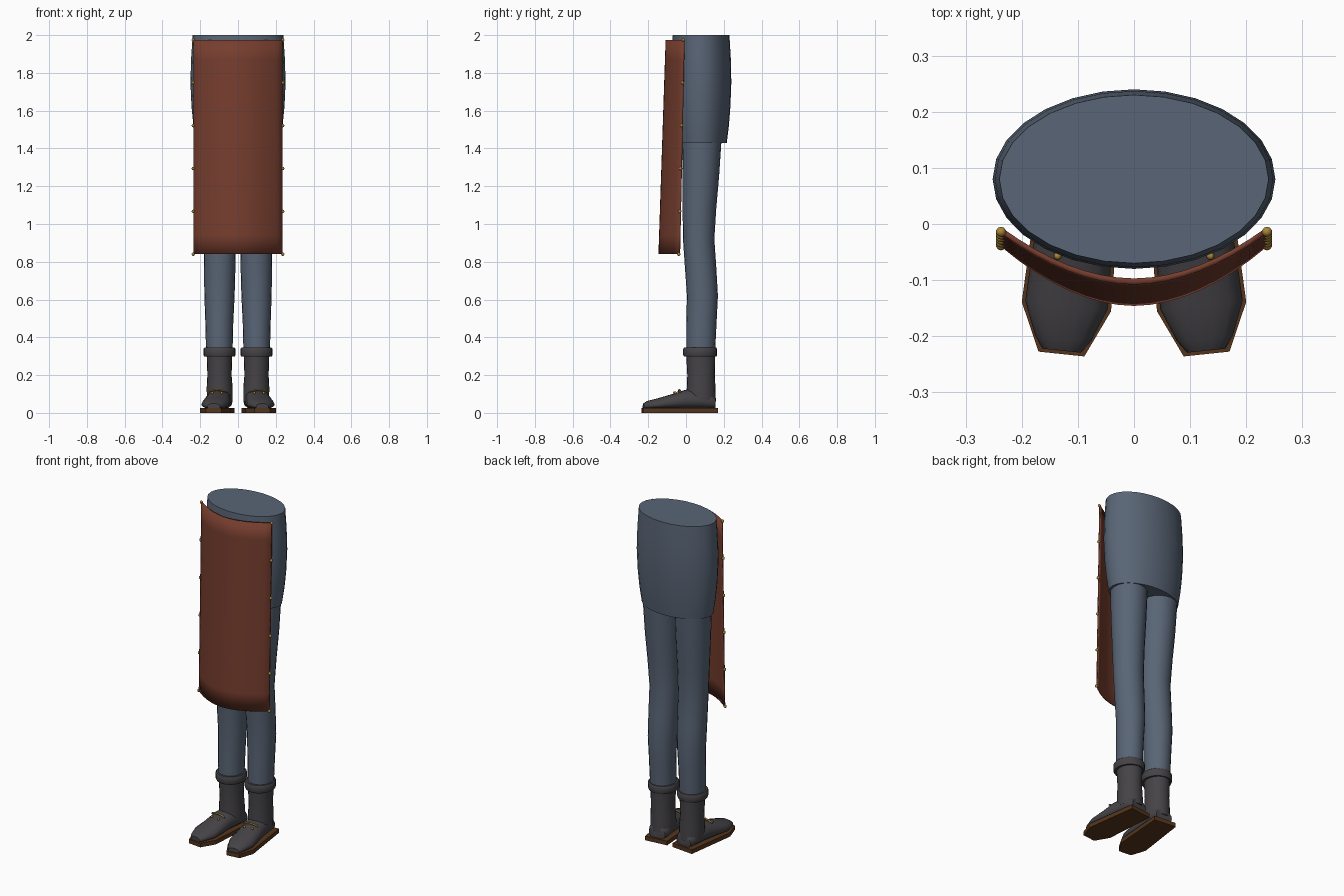
import bpy, bmesh, math
from mathutils import Matrix

cube = bpy.data.objects.get("Cube")
if cube:
    bpy.data.objects.remove(cube)


def material(name, r, g, b):
    m = bpy.data.materials.new(name)
    m.use_nodes = True
    m.diffuse_color = (r, g, b, 1)
    bsdf = next(n for n in m.node_tree.nodes if n.type == 'BSDF_PRINCIPLED')
    bsdf.inputs["Base Color"].default_value = (r, g, b, 1)
    return m


CLOTH = material("slate blue cloth", 0.10, 0.13, 0.18)
LEATHER = material("red brown leather", 0.18, 0.047, 0.027)
BOOT = material("charcoal leather", 0.06, 0.056, 0.062)
SOLE = material("dark brown sole", 0.09, 0.036, 0.012)
BRASS = material("brass", 0.40, 0.24, 0.04)


def finish(name, bm, mat, angle=40, matrix=None):
    if matrix:
        bm.transform(matrix)
    bmesh.ops.recalc_face_normals(bm, faces=bm.faces[:])
    mesh = bpy.data.meshes.new(name)
    bm.to_mesh(mesh)
    bm.free()
    mesh.materials.append(mat)
    ob = bpy.data.objects.new(name, mesh)
    bpy.context.collection.objects.link(ob)
    if angle:
        bpy.ops.object.select_all(action='DESELECT')
        ob.select_set(True)
        bpy.context.view_layer.objects.active = ob
        bpy.ops.object.shade_smooth_by_angle(angle=math.radians(angle))
    return ob


def loft(rings):
    """Bridge closed rings of points and cap both ends."""
    bm = bmesh.new()
    loops = [[bm.verts.new(p) for p in ring] for ring in rings]
    n = len(loops[0])
    for a, b in zip(loops, loops[1:]):
        for i in range(n):
            j = (i + 1) % n
            bm.faces.new((a[i], a[j], b[j], b[i]))
    bm.faces.new(loops[0])
    bm.faces.new(loops[-1])
    return bm


def ellipse(z, cx, cy, rx, ry, n):
    return [(cx + rx * math.cos(math.tau * i / n),
             cy + ry * math.sin(math.tau * i / n), z) for i in range(n)]


# Hips: a wide barrel, z / half width / half depth
hips = [(1.43, 0.222, 0.136), (1.52, 0.236, 0.147), (1.62, 0.246, 0.155),
        (1.75, 0.252, 0.16), (1.88, 0.248, 0.157), (2.0, 0.24, 0.15)]
finish("hips", loft([ellipse(z, 0, 0.08, rx, ry, 28) for z, rx, ry in hips]), CLOTH)

# Leg, z / centre x / centre y / half width / half depth
leg = [(0.32, 0.099, 0.078, 0.07, 0.076), (0.48, 0.099, 0.082, 0.074, 0.08),
       (0.62, 0.098, 0.087, 0.08, 0.082), (0.76, 0.097, 0.078, 0.083, 0.083),
       (0.92, 0.096, 0.067, 0.085, 0.083), (1.08, 0.1, 0.071, 0.09, 0.089),
       (1.25, 0.104, 0.078, 0.097, 0.097), (1.46, 0.107, 0.084, 0.103, 0.105)]
shaft = [(0.06, 0.096, 0.08, 0.068, 0.078), (0.13, 0.097, 0.08, 0.069, 0.076),
         (0.2, 0.098, 0.08, 0.064, 0.073), (0.31, 0.098, 0.078, 0.068, 0.077)]
cuff = [(0.298, 0.098, 0.075, 0.08, 0.086), (0.308, 0.098, 0.075, 0.085, 0.09),
        (0.338, 0.098, 0.075, 0.085, 0.09), (0.345, 0.098, 0.075, 0.08, 0.086)]
# Foot sections, y / half width / top height
foot = [(-0.227, 0.034, 0.05), (-0.205, 0.05, 0.064), (-0.145, 0.074, 0.079),
        (-0.06, 0.071, 0.104), (0.0, 0.067, 0.124), (0.08, 0.066, 0.125),
        (0.13, 0.062, 0.11), (0.152, 0.052, 0.09)]
sole = [(-0.041, -0.233), (0.041, -0.233), (0.08, -0.148),
        (0.07, 0.163), (-0.07, 0.163), (-0.08, -0.148)]


def foot_ring(y, w, top, n=14):
    """Rounded section, flat along the sole."""
    ring = []
    for i in range(n):
        a = math.tau * i / n
        c, s = math.cos(a), math.sin(a)
        mid = 0.02 + (top - 0.02) * 0.4
        z = mid + s * (top - mid if s > 0 else mid - 0.02)
        ring.append((w * math.copysign(abs(c) ** 0.8, c), y, z))
    return ring


def tube(points, r, n=6):
    """Thin rod running along x through the points."""
    return loft([[(x, y + r * math.cos(math.tau * i / n), z + r * math.sin(math.tau * i / n))
                  for i in range(n)] for x, y, z in points])


def ball(centre, r):
    bm = bmesh.new()
    bmesh.ops.create_uvsphere(bm, u_segments=10, v_segments=6, radius=r,
                              matrix=Matrix.Translation(centre))
    return bm


for side, s in (("left", 1), ("right", -1)):
    for part, rows, mat in (("trouser_leg", leg, CLOTH), ("boot_shaft", shaft, BOOT),
                            ("boot_cuff", cuff, BOOT)):
        rings = [ellipse(z, s * cx, cy, rx, ry, 20) for z, cx, cy, rx, ry in rows]
        finish(f"{side}_{part}", loft(rings), mat)

    # Feet turn slightly outward
    turn = Matrix.Translation((s * 0.105, 0, 0)) @ Matrix.Rotation(s * math.radians(6), 4, 'Z')
    finish(f"{side}_boot_foot", loft([foot_ring(*f) for f in foot]), BOOT, 50, turn)
    finish(f"{side}_boot_sole", loft([[(x, y, z) for x, y in sole] for z in (0, 0.025)]),
           SOLE, 0, turn)

    # Instep lace with a bead at each end
    lace = [(x, -0.035, 0.122 - 4.5 * x * x) for x in (-0.045, -0.025, 0, 0.025, 0.045)]
    finish(f"{side}_boot_lace", tube(lace, 0.005), BRASS, 60, turn)
    for i, x in enumerate((-0.025, 0.025)):
        finish(f"{side}_lace_bead_{i + 1}", ball((x, -0.06, 0.106), 0.007), BRASS, 60, turn)

# Apron: a bowed sheet leaning away from the legs at the hem
HALF, TOP, HEM = 0.235, 1.975, 0.84


def apron_y(u, t, inset=0.0):
    """u runs across from -1 to 1, t runs from the top to the hem."""
    edge = -0.018 - 0.024 * t
    return edge - (0.09 + 0.014 * t) * (1 - abs(u) ** 1.9) + inset


COLS, ROWS = 16, 11
bm = bmesh.new()
sheets = []
for inset in (0.0, 0.011):
    sheets.append([[bm.verts.new((HALF * (2 * c / COLS - 1),
                                  apron_y(2 * c / COLS - 1, r / ROWS, inset),
                                  TOP + (HEM - TOP) * r / ROWS))
                    for c in range(COLS + 1)] for r in range(ROWS + 1)])
for g in sheets:
    for r in range(ROWS):
        for c in range(COLS):
            bm.faces.new((g[r][c], g[r][c + 1], g[r + 1][c + 1], g[r + 1][c]))
front, back = sheets
for r in (0, ROWS):
    for c in range(COLS):
        bm.faces.new((front[r][c], front[r][c + 1], back[r][c + 1], back[r][c]))
for c in (0, COLS):
    for r in range(ROWS):
        bm.faces.new((front[r][c], front[r + 1][c], back[r + 1][c], back[r][c]))
finish("apron", bm, LEATHER, 180)

# Studs down both apron edges
for side, s in (("left", 1), ("right", -1)):
    for i in range(6):
        t = i / 5
        centre = (s * 0.237, apron_y(1, t, 0.004), TOP + (HEM - TOP) * t)
        finish(f"{side}_apron_stud_{i + 1}", ball(centre, 0.009), BRASS, 60)
